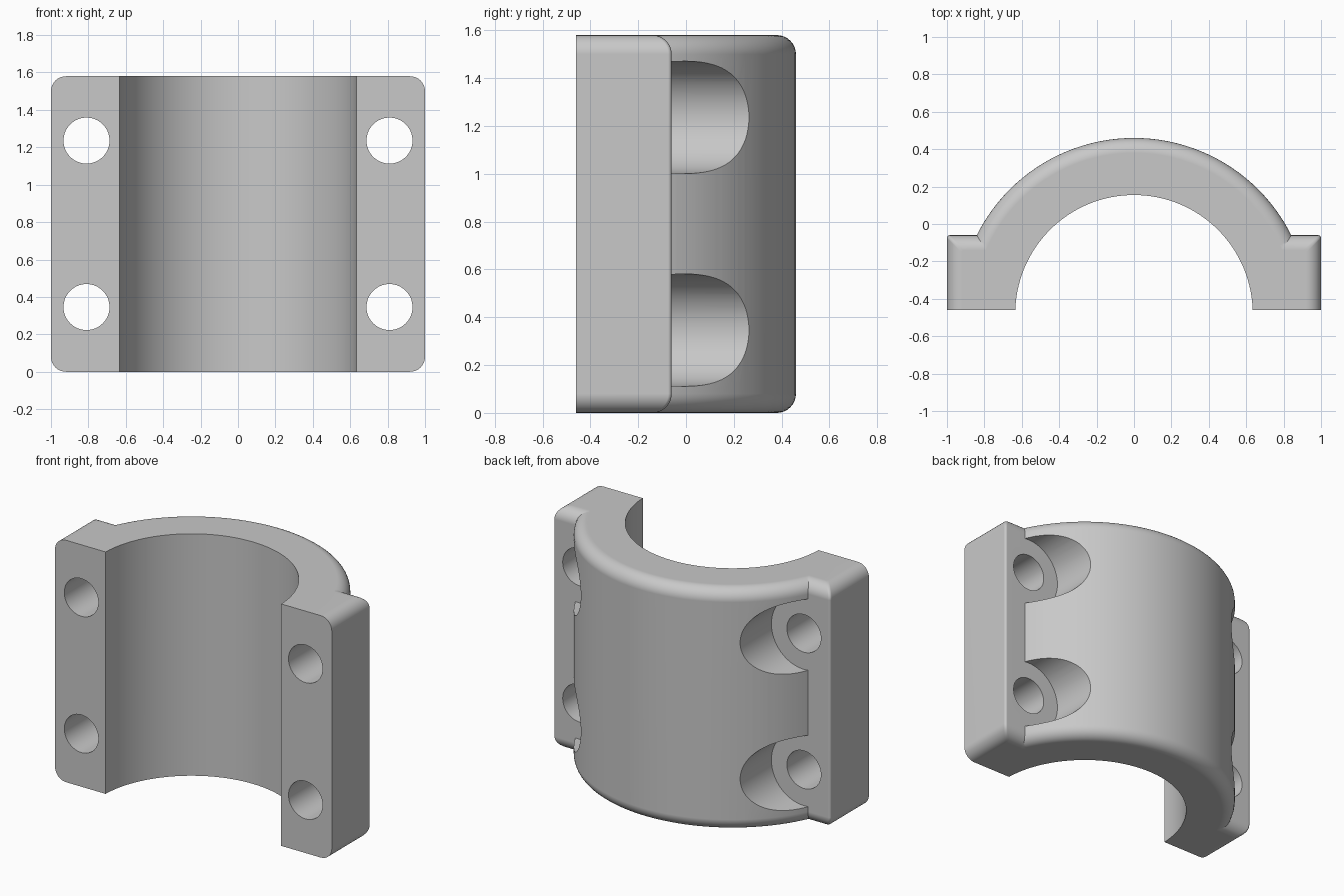
import bpy, bmesh, math
from mathutils import Matrix

if "Cube" in bpy.data.objects:
    bpy.data.objects.remove(bpy.data.objects["Cube"])

H = 1.58            # height
FRONT, BACK = -0.46, -0.06   # flange front and back planes
AXIS_Y = -0.48      # bore axis
R_OUT, R_IN = 0.94, 0.635
FILLET = 0.08
HOLE_X, HOLE_Z = 0.81, (0.346, 1.236)

grey = bpy.data.materials.new("plain_grey")
grey.diffuse_color = (0.58, 0.58, 0.58, 1)
grey.use_nodes = True
grey.node_tree.nodes["Principled BSDF"].inputs["Base Color"].default_value = grey.diffuse_color


def add_object(name, bm):
    bmesh.ops.recalc_face_normals(bm, faces=bm.faces[:])
    mesh = bpy.data.meshes.new(name)
    bm.to_mesh(mesh)
    bm.free()
    mesh.materials.append(grey)
    ob = bpy.data.objects.new(name, mesh)
    bpy.context.collection.objects.link(ob)
    return ob


def loft(name, outline):
    """Stack outline(inset) upwards, with rounded top and bottom edges."""
    n = 8
    arc = [(FILLET * (1 - math.sin(i * math.pi / 2 / n)),
            FILLET * (1 - math.cos(i * math.pi / 2 / n))) for i in range(n + 1)]
    levels = arc + [(d, H - z) for d, z in reversed(arc)]
    bm = bmesh.new()
    rings = [[bm.verts.new((x, y, z)) for x, y in outline(d)] for d, z in levels]
    for a, b in zip(rings, rings[1:]):
        for i in range(len(a)):
            j = (i + 1) % len(a)
            bm.faces.new((a[i], a[j], b[j], b[i]))
    bm.faces.new(rings[0])
    bm.faces.new(rings[-1])
    return add_object(name, bm)


def cylinder(name, radius, depth, centre, along_y=True, sides=64):
    bm = bmesh.new()
    rot = Matrix.Rotation(math.pi / 2, 4, 'X') if along_y else Matrix()
    bmesh.ops.create_cone(bm, cap_ends=True, segments=sides, radius1=radius,
                          radius2=radius, depth=depth,
                          matrix=Matrix.Translation(centre) @ rot)
    return add_object(name, bm)


def boolean(target, other, op='DIFFERENCE'):
    other.hide_render = True
    mod = target.modifiers.new("bool", 'BOOLEAN')
    mod.operation, mod.object, mod.solver = op, other, 'EXACT'
    bpy.context.view_layer.objects.active = target
    bpy.ops.object.modifier_apply(modifier=mod.name)
    bpy.data.objects.remove(other)


def disc(d, n=128):
    return [((R_OUT - d) * math.cos(2 * math.pi * i / n),
             AXIS_Y + (R_OUT - d) * math.sin(2 * math.pi * i / n)) for i in range(n)]


def slab(d, r=0.015):
    x, y = 1 - d, BACK - d
    corner = [(x - r + r * math.cos(a), y - r + r * math.sin(a))
              for a in (i * math.pi / 8 for i in range(5))]
    return [(x, -0.7)] + corner + [(-px, py) for px, py in reversed(corner)] + [(-x, -0.7)]


# Rounded outer shell with bolt head recesses
cap = loft("bearing_cap", disc)
for s in (-1, 1):
    for z in HOLE_Z:
        boolean(cap, cylinder("recess_cutter", 0.235, 1.0, (s * HOLE_X, 0.3, z)))

# Side flanges, whose back face forms the recess floor
boolean(cap, loft("flanges", slab), 'UNION')

# Half-round bore and bolt holes
boolean(cap, cylinder("bore_cutter", R_IN, 4, (0, AXIS_Y, H / 2), False, 128))
for s in (-1, 1):
    for z in HOLE_Z:
        boolean(cap, cylinder("hole_cutter", 0.123, 3, (s * HOLE_X, 0, z)))

# Flat joint face at the front
bm = bmesh.new()
bmesh.ops.create_cube(bm, size=4, matrix=Matrix.Translation((0, FRONT - 2, H / 2)))
boolean(cap, add_object("front_cutter", bm))

# Smooth curves, crisp edges
bpy.ops.object.select_all(action='DESELECT')
cap.select_set(True)
bpy.context.view_layer.objects.active = cap
bpy.ops.object.shade_smooth_by_angle(angle=math.radians(25))
weighted = cap.modifiers.new("weighted_normals", 'WEIGHTED_NORMAL')
weighted.keep_sharp = True
